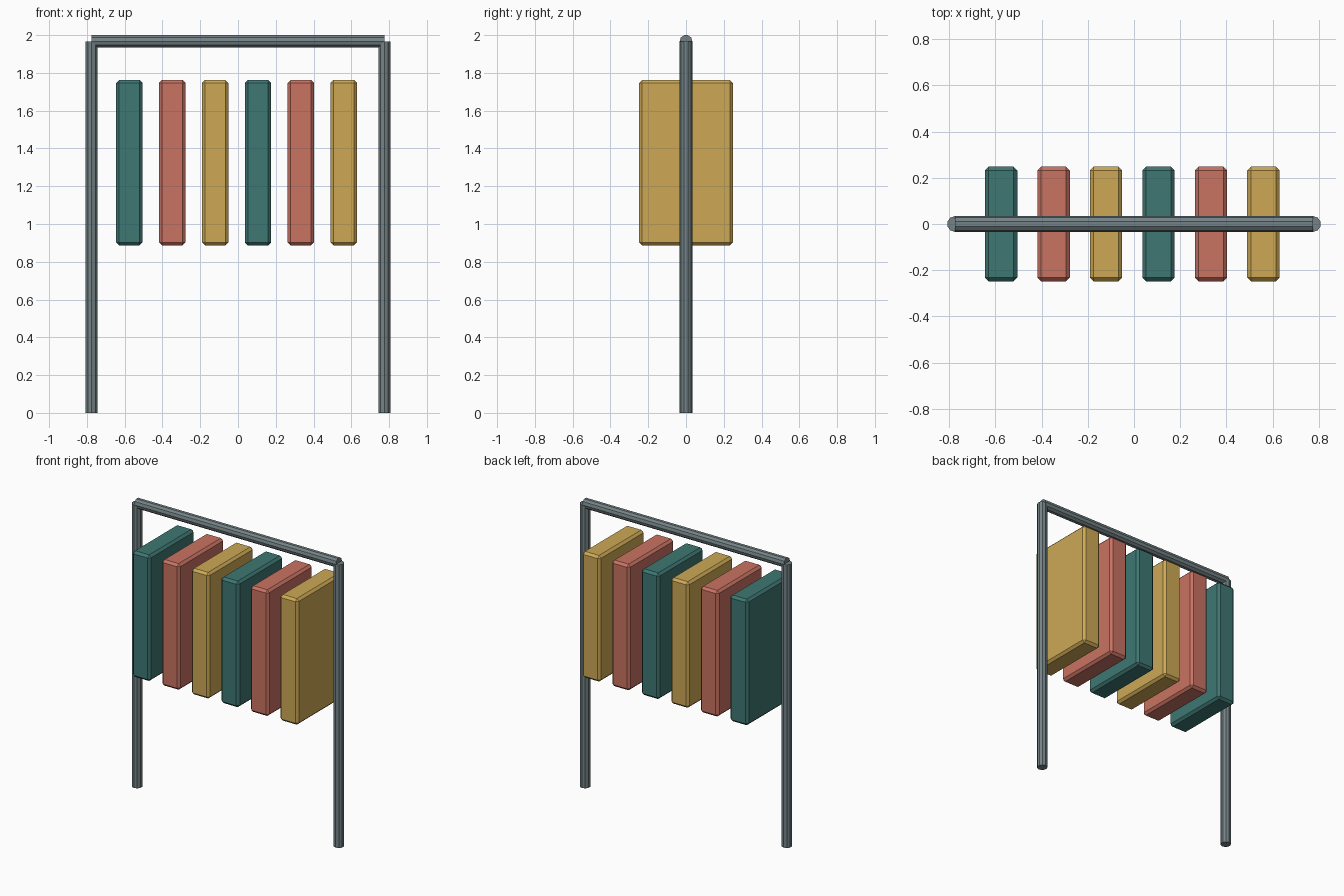
import bpy
import math

if "Cube" in bpy.data.objects:
    bpy.data.objects.remove(bpy.data.objects["Cube"])


def srgb_material(name, rgb):
    lin = [((c / 255 + 0.055) / 1.055) ** 2.4 for c in rgb]
    mat = bpy.data.materials.new(name)
    mat.diffuse_color = (*lin, 1.0)
    mat.use_nodes = True
    mat.node_tree.nodes["Principled BSDF"].inputs["Base Color"].default_value = mat.diffuse_color
    return mat


steel = srgb_material("grey_steel", (116, 130, 134))
teal = srgb_material("teal", (62, 119, 115))
coral = srgb_material("coral", (201, 115, 98))
mustard = srgb_material("mustard", (205, 169, 85))

R = 0.034        # tube radius
POST_X = 0.775   # post centre line
BAR_Z = 1.967    # rail centre line


def tube(name, length, location, rotation=(0, 0, 0)):
    bpy.ops.mesh.primitive_cylinder_add(vertices=10, radius=R, depth=length,
                                        location=location, rotation=rotation)
    obj = bpy.context.object
    obj.name = name
    obj.data.materials.append(steel)


def panel(name, x, mat):
    bpy.ops.mesh.primitive_cube_add(size=1, location=(x, 0, 1.325))
    obj = bpy.context.object
    obj.name = name
    obj.scale = (0.14, 0.496, 0.876)
    bpy.ops.object.transform_apply(location=False, rotation=False, scale=True)
    bevel = obj.modifiers.new("chamfer", 'BEVEL')
    bevel.width = 0.016
    bevel.segments = 1
    obj.data.materials.append(mat)


# Frame: two posts and the top rail
for side, sx in (("left", -1), ("right", 1)):
    tube(side + "_post", BAR_Z, (sx * POST_X, 0, BAR_Z / 2))
tube("top_rail", 2 * POST_X, (0, 0, BAR_Z), (0, math.pi / 2, 0))

# Row of hanging chamfered panels in repeating colours
for i in range(6):
    panel(f"hanging_panel_{i + 1}", -0.575 + 0.227 * i, (teal, coral, mustard)[i % 3])
